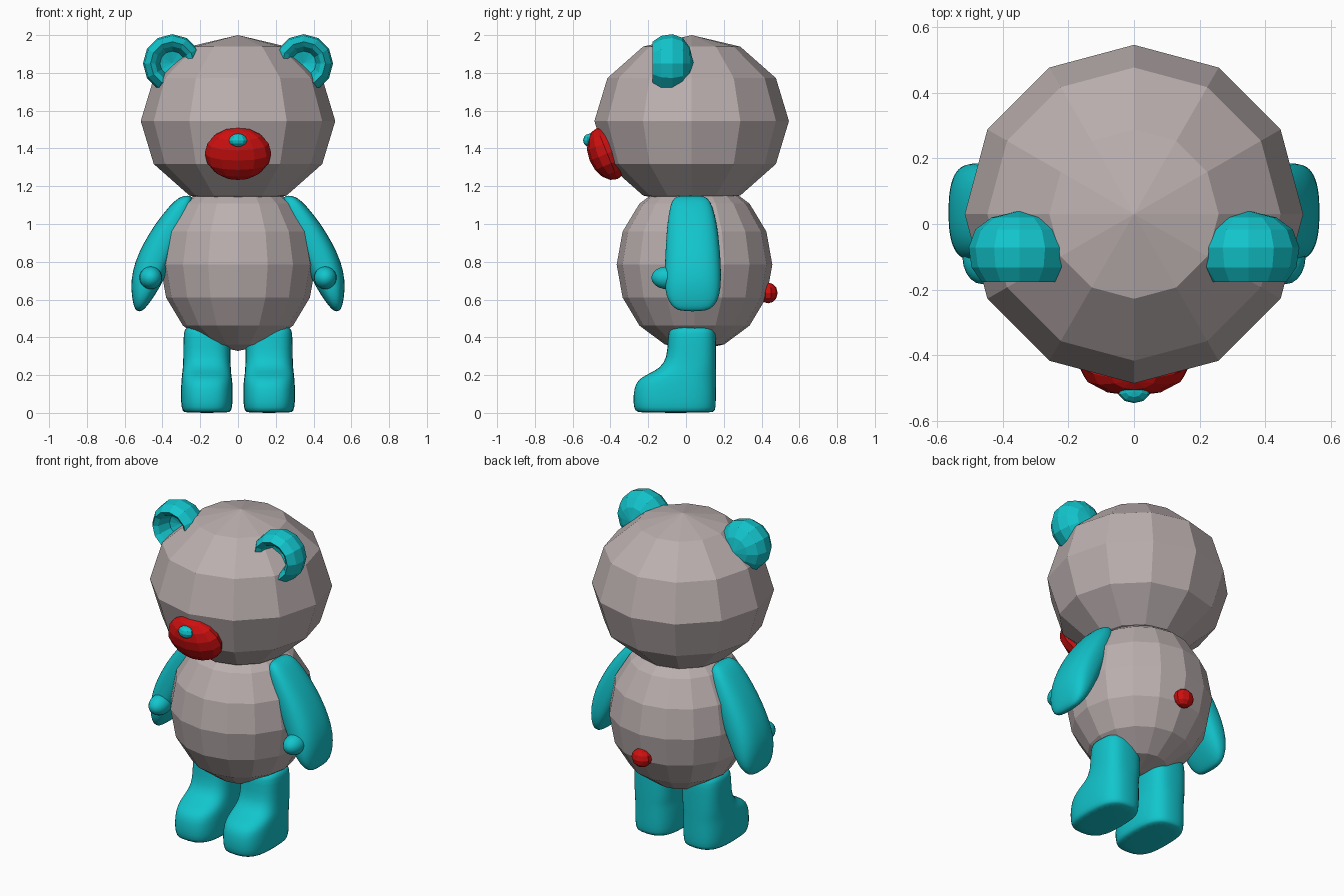
import bpy, bmesh, math
from mathutils import Matrix

if "Cube" in bpy.data.objects:
    bpy.data.objects.remove(bpy.data.objects["Cube"])


def material(name, rgb):
    m = bpy.data.materials.new(name)
    m.diffuse_color = (*rgb, 1)
    m.use_nodes = True
    m.node_tree.nodes["Principled BSDF"].inputs["Base Color"].default_value = m.diffuse_color
    return m


GREY = material("warm grey", (0.50, 0.43, 0.43))
TEAL = material("teal", (0.006, 0.56, 0.61))
RED = material("red", (0.62, 0.005, 0.005))


def finish(bm, name, mat, smooth=False):
    bmesh.ops.recalc_face_normals(bm, faces=bm.faces)
    for f in bm.faces:
        f.smooth = smooth
    me = bpy.data.meshes.new(name)
    bm.to_mesh(me)
    bm.free()
    me.materials.append(mat)
    ob = bpy.data.objects.new(name, me)
    bpy.context.collection.objects.link(ob)
    return ob


def ball(name, mat, centre, radii, seg, rings, tilt=0, smooth=False):
    bm = bmesh.new()
    bmesh.ops.create_uvsphere(bm, u_segments=seg, v_segments=rings, radius=1)
    m = (Matrix.Translation(centre) @ Matrix.Rotation(math.radians(tilt), 4, 'X')
         @ Matrix.Diagonal((*radii, 1)))
    bmesh.ops.transform(bm, matrix=m, verts=bm.verts)
    return finish(bm, name, mat, smooth)


def skin(bm, rings):
    for a, b in zip(rings, rings[1:]):
        n = len(a)
        for i in range(n):
            bm.faces.new((a[i], a[(i + 1) % n], b[(i + 1) % n], b[i]))


def limb(name, mat, sections, side, power, n=24):
    """Smooth loft through rounded-box sections (z, x0, x1, y0, y1)."""
    bm = bmesh.new()
    rings = []
    for z, x0, x1, y0, y1 in sections:
        ring = []
        for i in range(n):
            t = 2 * math.pi * i / n
            c, s = math.cos(t), math.sin(t)
            px = math.copysign(abs(c) ** (2 / power), c)
            py = math.copysign(abs(s) ** (2 / power), s)
            ring.append(bm.verts.new((side * ((x0 + x1) / 2 + px * (x1 - x0) / 2),
                                      (y0 + y1) / 2 + py * (y1 - y0) / 2, z)))
        rings.append(ring)
    skin(bm, rings)
    bm.faces.new(rings[0])
    bm.faces.new(rings[-1])
    ob = finish(bm, name, mat, True)
    ob.modifiers.new("soften", 'SUBSURF').levels = 1
    ob.modifiers["soften"].render_levels = 1
    return ob


def ear(name, side, n=12):
    """Domed back, rounded rim and hollow front, revolved around y."""
    profile = [(0.085, 0.092), (0.135, 0.055), (0.155, 0.0), (0.146, -0.06),
               (0.115, -0.105), (0.09, -0.085), (0.065, -0.01)]
    bm = bmesh.new()
    rings = []
    for r, y in profile:
        rings.append([bm.verts.new((side * 0.348 + r * math.cos(2 * math.pi * i / n),
                                    -0.072 + y,
                                    1.85 + r * math.sin(2 * math.pi * i / n)))
                      for i in range(n)])
    skin(bm, rings)
    for ring, y in ((rings[0], 0.112), (rings[-1], 0.01)):
        tip = bm.verts.new((side * 0.348, -0.072 + y, 1.85))
        for i in range(n):
            bm.faces.new((ring[i], ring[(i + 1) % n], tip))
    return finish(bm, name, TEAL)


# Faceted head and body
ball("head", GREY, (0, 0.03, 1.545), (0.515, 0.515, 0.455), 12, 6)
ball("body", GREY, (0, 0.045, 0.785), (0.412, 0.412, 0.457), 16, 8)

# Muzzle, nose and tail
ball("muzzle", RED, (0, -0.417, 1.373), (0.176, 0.10, 0.146), 12, 8, tilt=22)
ball("nose", TEAL, (0, -0.508, 1.443), (0.05, 0.037, 0.036), 10, 6)
ball("tail", RED, (0, 0.435, 0.635), (0.062, 0.05, 0.055), 10, 6)

# Section tables for the limbs: z, x0, x1, y0, y1
ARM = [(1.15, .255, .28, -.03, .08), (1.14, .24, .315, -.065, .115),
       (1.10, .235, .36, -.085, .14), (1.0, .26, .44, -.10, .165),
       (.9, .30, .50, -.107, .177), (.8, .345, .547, -.112, .185),
       (.7, .395, .568, -.115, .187), (.62, .44, .563, -.108, .18),
       (.56, .485, .552, -.075, .15), (.537, .51, .535, -.03, .10)]
LEG = [(0, .05, .28, -.25, .14), (.008, .035, .295, -.27, .155),
       (.05, .027, .303, -.282, .16), (.13, .027, .303, -.277, .16),
       (.175, .03, .30, -.257, .16), (.205, .035, .297, -.205, .16),
       (.235, .037, .293, -.14, .16), (.29, .04, .29, -.10, .16),
       (.40, .04, .29, -.097, .16), (.445, .045, .285, -.09, .155),
       (.46, .07, .26, -.06, .13)]

# Paired parts
for side, tag in ((-1, "left"), (1, "right")):
    limb("arm_" + tag, TEAL, ARM, side, 2.6)
    ball("thumb_" + tag, TEAL, (side * 0.462, -0.10, 0.715), (0.06, 0.083, 0.06),
         20, 12, smooth=True)
    limb("leg_" + tag, TEAL, LEG, side, 2.8)
    ear("ear_" + tag, side)
